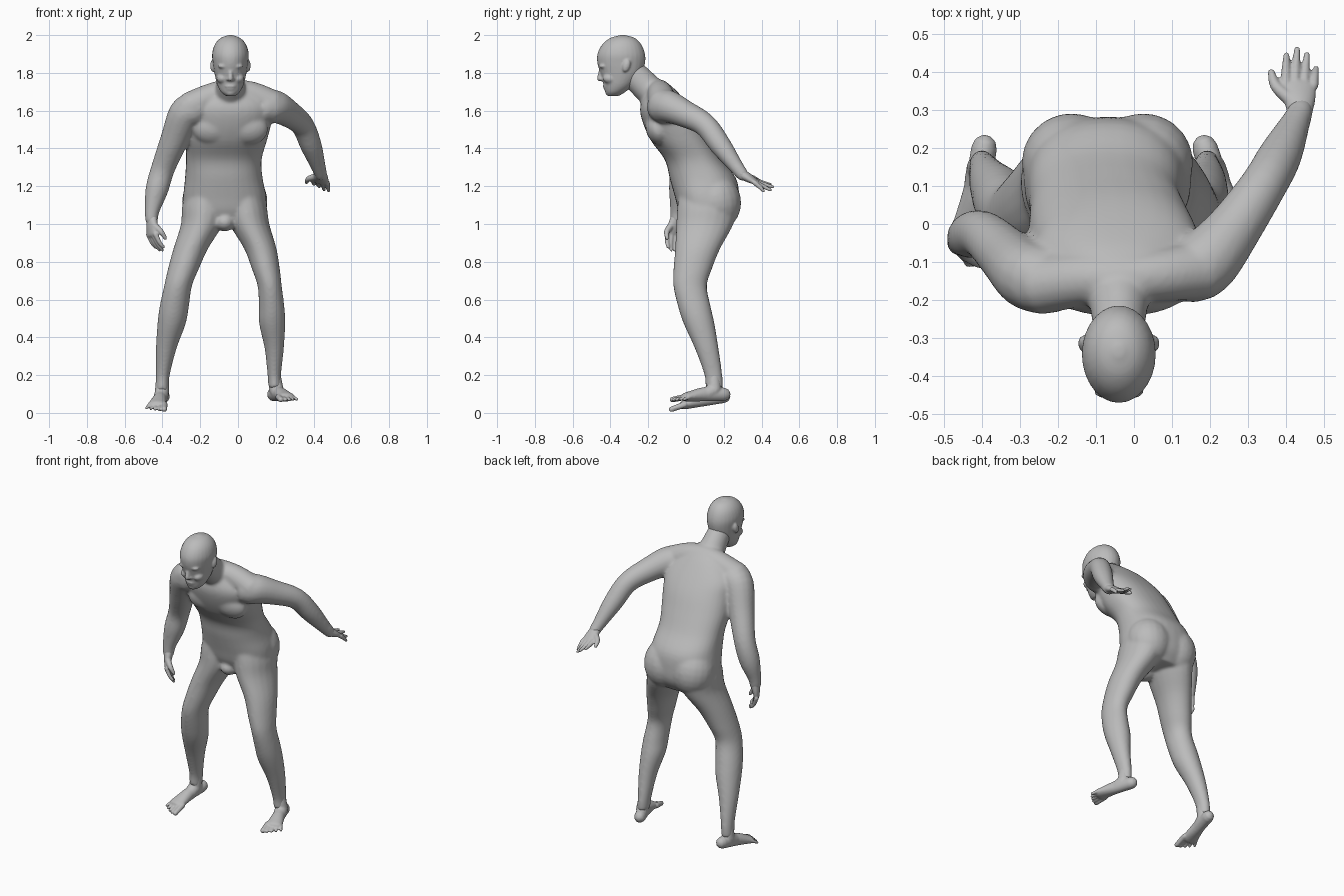
import bpy, bmesh, math
from mathutils import Vector, Matrix

cube = bpy.data.objects.get("Cube")
if cube:
    bpy.data.objects.remove(cube)

skin = bpy.data.materials.new("plain_grey_skin")
skin.use_nodes = True
grey = (.5, .5, .5, 1)
skin.diffuse_color = grey
skin.node_tree.nodes["Principled BSDF"].inputs["Base Color"].default_value = grey


def smooth_rows(rows, steps):
    """Catmull-Rom interpolation through the cross-section rows."""
    rows = [Vector(row) for row in rows]
    padded = [rows[0] * 2 - rows[1]] + rows + [rows[-1] * 2 - rows[-2]]
    result = []
    for a, b, c, d in zip(padded, padded[1:], padded[2:], padded[3:]):
        for i in range(steps):
            t = i / steps
            result.append(b + (c - a) * t / 2 + (a * 2 - b * 5 + c * 4 - d) * t * t / 2
                          + (b * 3 - a - c * 3 + d) * t ** 3 / 2)
    return result + [rows[-1]]


def loft(bm, rows, across=None, sides=20, power=2, steps=4):
    """Closed skin over rows (x, y, z, half width, half depth).
    Without 'across' the sections stay level, otherwise they follow the path."""
    sections = []
    rows = smooth_rows(rows, steps)
    for i, row in enumerate(rows):
        centre = Vector(row[:3])
        u, v = Vector((1, 0, 0)), Vector((0, 1, 0))
        if across is not None:
            before, after = rows[max(i - 1, 0)], rows[min(i + 1, len(rows) - 1)]
            along = (Vector(after[:3]) - Vector(before[:3])).normalized()
            v = along.cross(Vector(across)).normalized()
            u = v.cross(along)
            # rounded ends
            sign = -1 if i == 0 else 1
            if i in (0, len(rows) - 1):
                ends = [(centre + along * sign * row[4] * push, u * row[3] * size, v * row[4] * size)
                        for push, size in ((0, 1), (.6, .8), (.95, .3))]
                sections += ends[::sign]
                continue
        sections.append((centre, u * row[3], v * row[4]))
    rings = []
    for centre, u, v in sections:
        ring = []
        for k in range(sides):
            angle = math.tau * k / sides
            c, s = math.cos(angle), math.sin(angle)
            c = math.copysign(abs(c) ** (2 / power), c)
            s = math.copysign(abs(s) ** (2 / power), s)
            ring.append(bm.verts.new(centre + u * c + v * s))
        rings.append(ring)
    for low, high in zip(rings, rings[1:]):
        for k in range(sides):
            j = (k + 1) % sides
            bm.faces.new((low[k], low[j], high[j], high[k]))
    bm.faces.new(rings[0][::-1])
    bm.faces.new(rings[-1])


def tube(bm, rows, across=(1, 0, 0), sides=16):
    """Round limb from rows (x, y, z, radius)."""
    loft(bm, [(*row, row[-1]) for row in rows], across, sides)


def blob(bm, centre, size, tilt=0):
    matrix = Matrix.Translation(centre) @ Matrix.Rotation(tilt, 4, "X") @ Matrix.Diagonal((*size, 1))
    bmesh.ops.create_uvsphere(bm, u_segments=20, v_segments=12, radius=1, matrix=matrix)


def finish(name, bm, voxel, rounds):
    """Fuse the overlapping masses into one continuous skin."""
    bmesh.ops.recalc_face_normals(bm, faces=bm.faces)
    mesh = bpy.data.meshes.new(name)
    bm.to_mesh(mesh)
    bm.free()
    mesh.materials.append(skin)
    obj = bpy.data.objects.new(name, mesh)
    bpy.context.collection.objects.link(obj)
    fuse = obj.modifiers.new("fuse", "REMESH")
    fuse.mode = "VOXEL"
    fuse.voxel_size = voxel
    fuse.use_smooth_shade = True
    relax = obj.modifiers.new("relax", "SMOOTH")
    relax.factor = .5
    relax.iterations = rounds


def hand(name, wrist, knuckles, across, tips, thumb):
    bm = bmesh.new()
    wrist, knuckles, across = Vector(wrist), Vector(knuckles), Vector(across).normalized()
    middle = wrist.lerp(knuckles, .5)
    loft(bm, [(*wrist, .032, .028), (*middle, .042, .024), (*knuckles, .045, .016)], across)
    # four fingers with a slight bend
    for i, tip in enumerate(tips):
        base, tip = knuckles + across * (i - 1.5) * .025, Vector(tip)
        bend = base.lerp(tip, .5) + (knuckles - wrist) * .1
        tube(bm, [(*base, .014), (*bend, .0115), (*tip, .0085)], across, 10)
    # thumb
    base, tip = middle + across * .025, Vector(thumb)
    bend = base.lerp(tip, .5) + across * .014
    tube(bm, [(*base, .019), (*bend, .015), (*tip, .01)], (0, 0, 1), 10)
    finish(name, bm, .005, 3)


def foot(name, ankle, heel, ball, outward):
    bm = bmesh.new()
    ankle, heel, ball = Vector(ankle), Vector(heel), Vector(ball)
    along = ball - heel
    across = along.cross(Vector((0, 0, 1))).normalized()
    across *= math.copysign(1, across.x) * outward
    arch = heel.lerp(ball, .5) + Vector((0, 0, .008))
    loft(bm, [(*heel, .034, .036), (*arch, .036, .038), (*ball, .05, .024)], across)
    # ankle shaft and sloping instep
    joint = heel.lerp(ball, .25) + Vector((0, 0, .025))
    tube(bm, [(*ankle, .034), (*joint, .038)])
    tube(bm, [(*joint, .038), (*arch, .036), (*ball, .022)], across)
    # toes, the big one on the inner side
    for i, (length, radius) in enumerate([(.33, .017), (.34, .012), (.3, .011), (.25, .01), (.18, .01)]):
        base = ball + across * (i - 2) * .02 - along * .05
        tip = base + along * length + across * (i - 2) * .005 - Vector((0, 0, .01))
        tube(bm, [(*base, radius), (*tip, radius * .9)], across, 10)
    finish(name, bm, .005, 5)


body = bmesh.new()
MID = -.04

# torso, leaning forward from the hips
loft(body, [(-.07, .12, .99, .13, .11), (-.07, .12, 1.06, .21, .155), (-.07, .112, 1.14, .22, .17),
            (-.075, .09, 1.24, .206, .176), (-.075, .04, 1.34, .2, .152),
            (-.062, -.025, 1.44, .215, .16), (-.045, -.075, 1.54, .222, .155),
            (MID, -.11, 1.62, .215, .133), (MID, -.13, 1.7, .14, .085),
            (MID, -.15, 1.745, .08, .055)], sides=32, power=2.3)

# chest and seat masses on both sides
for side in (-1, 1):
    blob(body, (-.04 + side * .095, -.15, 1.5), (.105, .062, .085), .35)
    blob(body, (-.07 + side * .095, .162, 1.12), (.132, .13, .15), .2)
blob(body, (-.07, .025, 1.01), (.055, .07, .05))

# neck and shoulder yoke
loft(body, [(MID, -.13, 1.645, .1, .08), (MID, -.21, 1.725, .078, .078),
            (MID, -.29, 1.805, .066, .074)], (1, 0, 0))
tube(body, [(-.25, -.16, 1.622, .08), (-.13, -.145, 1.678, .072), (MID, -.145, 1.7, .066),
            (.07, -.135, 1.685, .07), (.18, -.12, 1.632, .08)], (0, 1, 0))

# left arm swung back and out, right arm hanging
tube(body, [(.16, -.12, 1.62, .09), (.2, -.09, 1.62, .087), (.265, -.01, 1.585, .073), (.34, .1, 1.525, .062),
            (.385, .18, 1.42, .058), (.425, .265, 1.305, .04), (.44, .3, 1.26, .034)])
tube(body, [(-.23, -.15, 1.61, .09), (-.28, -.135, 1.58, .09), (-.335, -.085, 1.45, .076),
            (-.395, -.03, 1.3, .064), (-.43, -.03, 1.18, .061), (-.455, -.045, 1.07, .04),
            (-.458, -.05, 1.02, .034)])

# legs, level sections from hip to ankle
loft(body, [(.02, .1, 1.22, .08, .13), (.04, .112, 1.1, .11, .158), (.06, .1, 1, .106, .152),
            (.118, .062, .87, .086, .12), (.148, .035, .76, .074, .102), (.168, .022, .67, .064, .089),
            (.178, .045, .56, .068, .087), (.181, .07, .47, .069, .082), (.192, .11, .34, .051, .063),
            (.192, .145, .2, .036, .048), (.195, .15, .13, .034, .046)])
loft(body, [(-.16, .1, 1.22, .09, .13), (-.175, .112, 1.1, .12, .158), (-.19, .1, 1, .112, .152),
            (-.25, .062, .87, .092, .12), (-.29, .035, .76, .082, .102), (-.318, .022, .67, .074, .089),
            (-.338, .045, .56, .078, .087), (-.352, .07, .47, .075, .082), (-.38, .11, .34, .055, .063),
            (-.398, .145, .2, .037, .048), (-.402, .15, .12, .035, .046)])
finish("body", body, .008, 16)

# head, with the face turned slightly down
head = bmesh.new()
loft(head, [(MID, -.385, 1.678, .024, .03), (MID, -.375, 1.698, .049, .052),
            (MID, -.356, 1.735, .069, .08), (MID, -.343, 1.79, .083, .108),
            (MID, -.343, 1.85, .093, .126), (MID, -.343, 1.9, .097, .126),
            (MID, -.34, 1.95, .083, .104), (MID, -.336, 1.984, .053, .066),
            (MID, -.335, 2, .012, .014)], sides=28)
# brow, cheeks and ears
for side in (-1, 1):
    blob(head, (MID + side * .035, -.44, 1.835), (.032, .02, .012))
    blob(head, (MID + side * .042, -.4, 1.77), (.032, .04, .028))
    blob(head, (MID + side * .094, -.315, 1.838), (.013, .02, .034), -.3)
# nose, lips and chin
tube(head, [(MID, -.448, 1.822, .01), (MID, -.455, 1.79, .012), (MID, -.457, 1.77, .015)])
for side in (-1, 1):
    blob(head, (MID + side * .013, -.445, 1.766), (.01, .012, .009))
blob(head, (MID, -.427, 1.729), (.03, .014, .007))
blob(head, (MID, -.422, 1.715), (.026, .014, .007))
blob(head, (MID, -.405, 1.694), (.026, .022, .017))
finish("head", head, .006, 4)

hand("left_hand", (.437, .29, 1.268), (.436, .365, 1.225), (-1, 0, .2),
     [(.48, .41, 1.175), (.456, .447, 1.18), (.43, .46, 1.197), (.402, .446, 1.21)],
     (.362, .4, 1.22))
hand("right_hand", (-.457, -.047, 1.04), (-.455, -.068, .945), (.5, -.85, 0),
     [(-.435, -.045, .875), (-.415, -.06, .862), (-.4, -.078, .862), (-.395, -.095, .878)],
     (-.385, -.1, .925))
foot("left_foot", (.192, .148, .2), (.187, .2, .098), (.255, .0, .084), 1)
foot("right_foot", (-.398, .148, .2), (-.395, .2, .088), (-.43, -.01, .042), -1)
